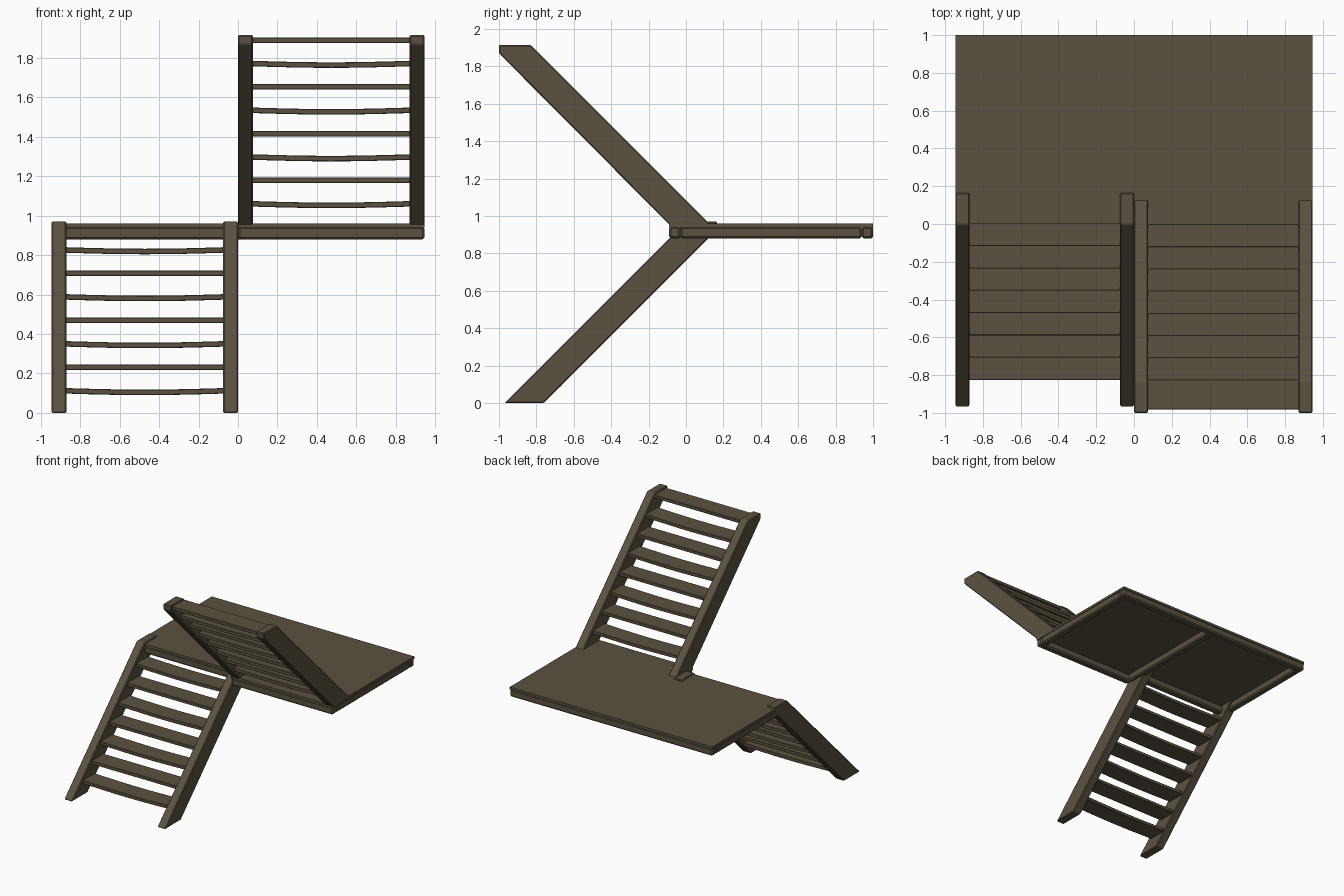
import bpy, bmesh, math

if "Cube" in bpy.data.objects:
    bpy.data.objects.remove(bpy.data.objects["Cube"])

wood = bpy.data.materials.new("dark weathered wood")
wood.diffuse_color = (0.105, 0.084, 0.052, 1)
wood.use_nodes = True
wood.node_tree.nodes["Principled BSDF"].inputs["Base Color"].default_value = wood.diffuse_color


def finish(name, bm, bevel):
    bmesh.ops.recalc_face_normals(bm, faces=bm.faces)
    me = bpy.data.meshes.new(name)
    bm.to_mesh(me)
    bm.free()
    ob = bpy.data.objects.new(name, me)
    bpy.context.collection.objects.link(ob)
    me.materials.append(wood)
    if bevel:
        m = ob.modifiers.new("worn edges", 'BEVEL')
        m.width = bevel
        m.segments = 1
        m.limit_method = 'ANGLE'
        m.angle_limit = math.radians(30)
    return ob


def extrude_x(name, profile, x0, x1, bevel=0.006):
    """Extrude a (y, z) side profile from x0 to x1."""
    bm = bmesh.new()
    face = bm.faces.new([bm.verts.new((x0, y, z)) for y, z in profile])
    ext = bmesh.ops.extrude_face_region(bm, geom=[face])
    bmesh.ops.translate(bm, vec=(x1 - x0, 0, 0),
                        verts=[v for v in ext["geom"] if isinstance(v, bmesh.types.BMVert)])
    return finish(name, bm, bevel)


def box(name, x, y, z, bevel=0.0):
    return extrude_x(name, [(y[0], z[0]), (y[1], z[0]), (y[1], z[1]), (y[0], z[1])],
                     x[0], x[1], bevel)


def tread(name, x0, x1, y0, y1, top, sag):
    """Step board, optionally worn down towards its middle."""
    bm = bmesh.new()
    n = 8 if sag else 1
    rings = []
    for i in range(n + 1):
        t = i / n
        z = top - sag * math.sin(math.pi * t)
        x = x0 + (x1 - x0) * t
        rings.append([bm.verts.new(p) for p in
                      ((x, y0, z - 0.028), (x, y1, z - 0.028), (x, y1, z), (x, y0, z))])
    for a, b in zip(rings, rings[1:]):
        for k in range(4):
            bm.faces.new((a[k], a[(k + 1) % 4], b[(k + 1) % 4], b[k]))
    bm.faces.new(rings[0])
    bm.faces.new(rings[-1])
    return finish(name, bm, 0.003)


W = 0.945    # half width of the landing
S = 0.075    # stringer thickness

# stringers of the lower and upper flights
lower = [(-0.97, 0), (-0.76, 0), (0.165, 0.925), (0.165, 0.97), (0, 0.97)]
upper = [(-1, 1.915), (-0.83, 1.915), (0.135, 0.95), (-0.085, 0.95), (-1, 1.87)]
for side, off in (("left", 0), ("right", W - S)):
    extrude_x("lower_stringer_" + side, lower, -W + off, -W + off + S)
    extrude_x("upper_stringer_" + side, upper, off, off + S)

# steps, every second board sagging
for i in range(8):
    sag = 0.008 if i % 2 == 0 else 0
    if i < 7:
        y = -0.825 + 0.118 * i
        tread(f"lower_step_{i + 1}", -W + S - 0.005, -S + 0.005, y, y + 0.16,
              0.126 + 0.119 * i, sag)
    y = 0.0 - 0.1175 * i
    tread(f"upper_step_{i + 1}", S - 0.005, W - S + 0.005, y - 0.16, y,
          1.074 + 0.1185 * i, sag)

# landing boards, the right half reaching further forward under the upper flight
box("landing_deck_left", (-W, 0), (0, 1), (0.94, 0.96))
box("landing_deck_right", (0, W), (-0.09, 1), (0.94, 0.96))

# frame under the landing
Z = (0.88, 0.944)
B = 0.06
box("back_beam", (-W, W), (1 - B, 1), Z, 0.01)
box("front_beam_left", (-W, 0), (0, B), Z, 0.01)
box("front_beam_right", (0, W), (-0.09, -0.09 + B), Z, 0.01)
box("side_beam_left", (-W, -W + B), (B, 1 - B), Z, 0.01)
box("middle_beam", (-B / 2, B / 2), (-0.03, 1 - B), Z, 0.01)
box("side_beam_right", (W - B, W), (-0.03, 1 - B), Z, 0.01)
